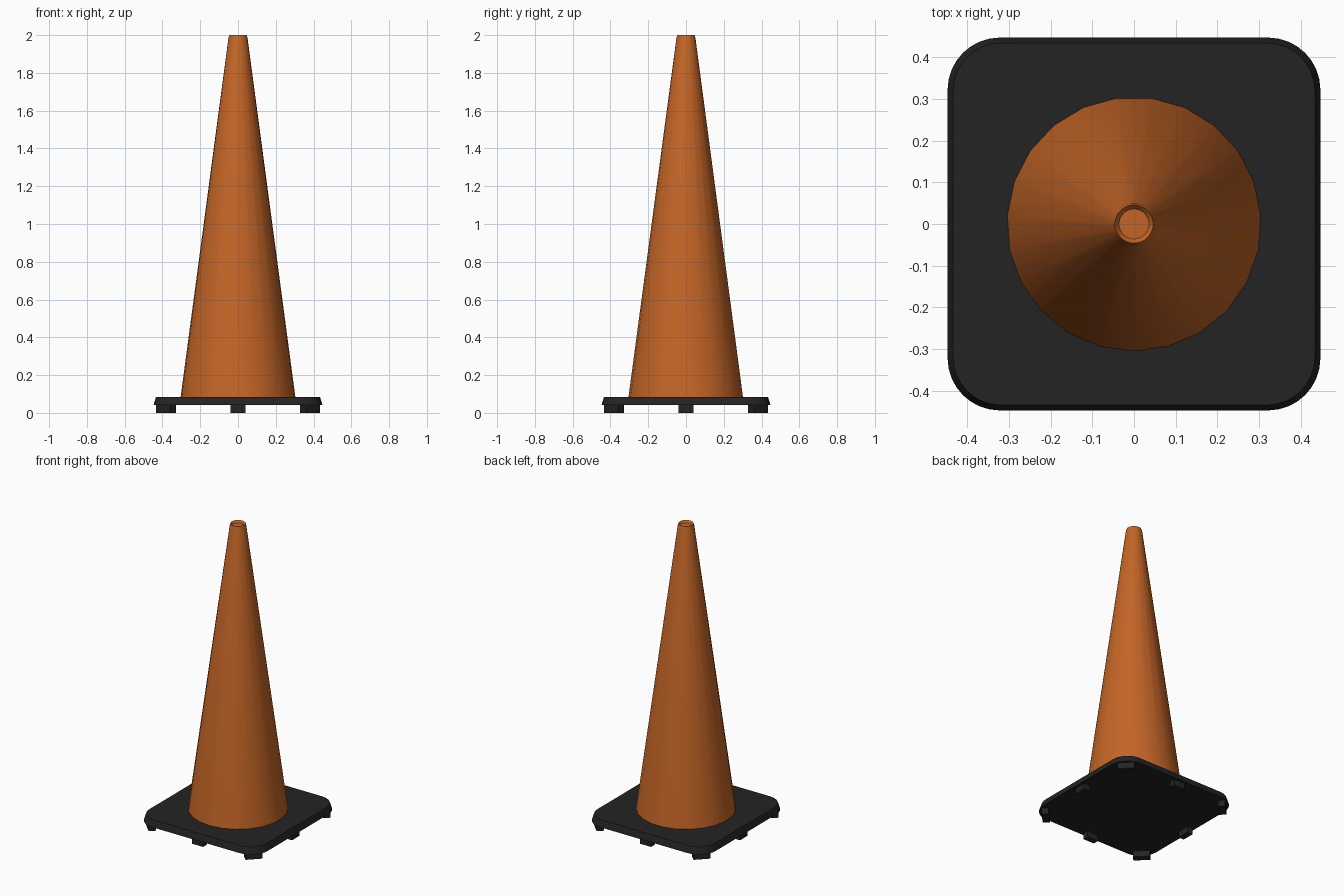
import bpy, bmesh, math
from mathutils import Matrix, Vector

if "Cube" in bpy.data.objects:
    bpy.data.objects.remove(bpy.data.objects["Cube"], do_unlink=True)


def make_material(name, color):
    mat = bpy.data.materials.new(name)
    mat.use_nodes = True
    mat.diffuse_color = color
    mat.node_tree.nodes["Principled BSDF"].inputs["Base Color"].default_value = color
    return mat


orange = make_material("orange plastic", (0.55, 0.13, 0.02, 1))
black = make_material("black rubber", (0.017, 0.017, 0.017, 1))


def finish(name, bm, mat, smooth_angle=None):
    bmesh.ops.recalc_face_normals(bm, faces=bm.faces)
    mesh = bpy.data.meshes.new(name)
    bm.to_mesh(mesh)
    bm.free()
    mesh.materials.append(mat)
    obj = bpy.data.objects.new(name, mesh)
    bpy.context.collection.objects.link(obj)
    if smooth_angle:
        bpy.ops.object.select_all(action="DESELECT")
        obj.select_set(True)
        bpy.context.view_layer.objects.active = obj
        bpy.ops.object.shade_smooth_by_angle(angle=math.radians(smooth_angle))
    return obj


def loft(bm, rings):
    """Join rings of points with quads and close both ends."""
    loops = [[bm.verts.new(p) for p in ring] for ring in rings]
    count = len(loops[0])
    for low, high in zip(loops, loops[1:]):
        for i in range(count):
            j = (i + 1) % count
            bm.faces.new((low[i], low[j], high[j], high[i]))
    bm.faces.new(loops[0][::-1])
    bm.faces.new(loops[-1])


def circle(radius, z, sides=23):
    angles = [math.tau * i / sides - math.pi / 2 for i in range(sides)]
    return [(radius * math.cos(a), radius * math.sin(a), z) for a in angles]


def rounded_square(half, radius, z, steps=8):
    points = []
    for quarter in range(4):
        turn = Matrix.Rotation(quarter * math.pi / 2, 3, "Z")
        for i in range(steps + 1):
            a = math.pi / 2 * i / steps
            c = half - radius
            points.append(turn @ Vector((c + radius * math.cos(a), c + radius * math.sin(a), z)))
    return points


# Cone with a rounded lip and a shallow dished top
bm = bmesh.new()
profile = [(0.305, 0.08), (0.0505, 1.985), (0.046, 2.0), (0.036, 1.986)]
loft(bm, [circle(r, z) for r, z in profile])
finish("cone_body", bm, orange, 35)

# Base plate tapering slightly towards the top
bm = bmesh.new()
loft(bm, [rounded_square(0.447, 0.125, 0.041),
          rounded_square(0.445, 0.125, 0.05),
          rounded_square(0.434, 0.115, 0.085)])
finish("base_plate", bm, black, 30)


# Feet: one at every corner and one in the middle of every side
def foot(name, distance, width, depth, angle):
    bm = bmesh.new()
    bmesh.ops.create_cube(bm, size=1)
    bm.transform(Matrix.Rotation(angle, 4, "Z")
                 @ Matrix.Translation((distance, 0, 0.021))
                 @ Matrix.Diagonal((depth, width, 0.042, 1)))
    finish(name, bm, black)


for i in range(4):
    angle = i * math.pi / 2
    foot(f"side_foot_{i + 1}", 0.41, 0.082, 0.04, angle)
    foot(f"corner_foot_{i + 1}", 0.539, 0.105, 0.045, angle + math.pi / 4)
